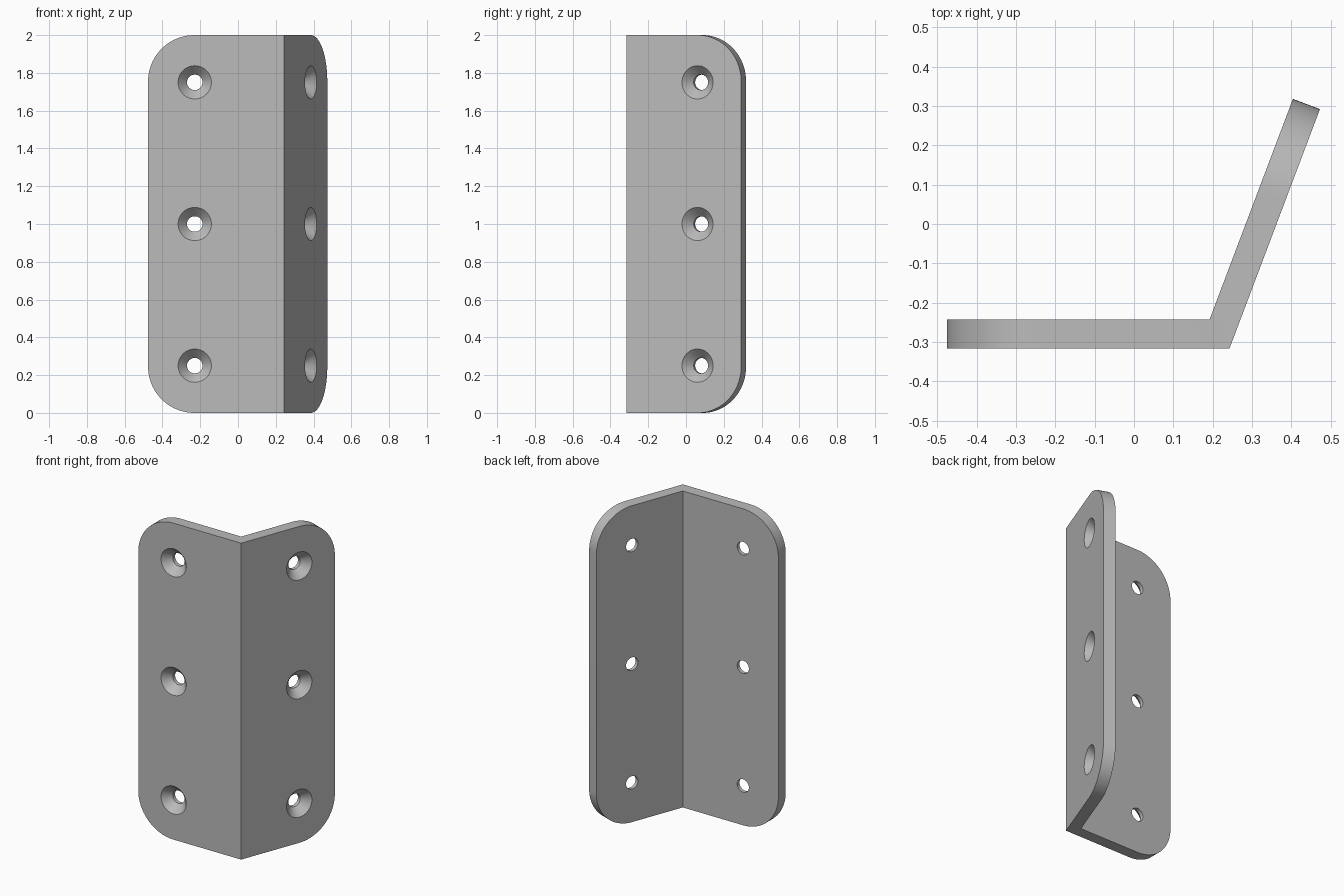
import bpy, bmesh
from math import radians, sin, cos, tan, pi
from mathutils import Vector, Matrix

cube = bpy.data.objects.get("Cube")
if cube:
    bpy.data.objects.remove(cube, do_unlink=True)

HEIGHT, THICK, ROUND = 2.0, 0.0735, 0.245
ANGLE = radians(69.3)
corner = Vector((0.243, -0.316, 0))
legs = [  # direction along the leg, inward normal, outer length
    (Vector((-1, 0, 0)), Vector((0, 1, 0)), 0.719),
    (Vector((cos(ANGLE), sin(ANGLE), 0)), Vector((-sin(ANGLE), cos(ANGLE), 0)), 0.65),
]

steel = bpy.data.materials.new("plain grey steel")
steel.use_nodes = True
grey = (0.5, 0.5, 0.5, 1)
steel.diffuse_color = grey
steel.node_tree.nodes["Principled BSDF"].inputs["Base Color"].default_value = grey


def make_object(name, bm):
    bmesh.ops.recalc_face_normals(bm, faces=bm.faces)
    mesh = bpy.data.meshes.new(name)
    bm.to_mesh(mesh)
    bm.free()
    mesh.materials.append(steel)
    obj = bpy.data.objects.new(name, mesh)
    bpy.context.collection.objects.link(obj)
    return obj


# Bent plate: angled profile extruded upwards
bm = bmesh.new()
ends = [corner + d * length for d, n, length in legs]
inner_ends = [e + leg[1] * THICK for e, leg in zip(ends, legs)]
inner_corner = corner + Vector((-THICK * tan(ANGLE / 2), THICK, 0))
outline = [ends[0], corner, ends[1], inner_ends[1], inner_corner, inner_ends[0]]
base = bm.faces.new([bm.verts.new(p) for p in outline])
top = bmesh.ops.extrude_face_region(bm, geom=[base])["geom"]
bmesh.ops.translate(bm, vec=(0, 0, HEIGHT),
                    verts=[v for v in top if isinstance(v, bmesh.types.BMVert)])


# Rounded corners at the free end of each leg
def is_end_edge(edge):
    a, b = (v.co for v in edge.verts)
    flat = abs(a.z - b.z) < 1e-4
    return flat and abs(edge.calc_length() - THICK) < 1e-3


bmesh.ops.bevel(bm, geom=[e for e in bm.edges if is_end_edge(e)], offset=ROUND,
                offset_type='OFFSET', segments=20, profile=0.5, affect='EDGES')
bracket = make_object("angled_bracket", bm)

# Countersunk screw holes, turned from a (radius, depth) profile
OVER = 0.02
WIDE, NARROW, DEPTH = 0.088, 0.041, 0.05
slope = (WIDE - NARROW) / DEPTH
profile = [(WIDE + OVER * slope, -OVER), (NARROW, DEPTH), (NARROW, THICK + OVER)]
SIDES = 48
bm = bmesh.new()
for d, n, length in legs:
    for z in (0.25, 1.0, 1.75):
        centre = corner + d * (length - 0.247) + Vector((0, 0, z))
        rings = []
        for radius, depth in profile:
            rings.append([bm.verts.new(centre + n * depth
                          + d * radius * cos(2 * pi * i / SIDES)
                          + Vector((0, 0, radius * sin(2 * pi * i / SIDES))))
                          for i in range(SIDES)])
        for a, b in zip(rings, rings[1:]):
            for i in range(SIDES):
                j = (i + 1) % SIDES
                bm.faces.new((a[i], a[j], b[j], b[i]))
        bm.faces.new(rings[0])
        bm.faces.new(rings[-1])
cutter = make_object("screw_hole_cutter", bm)
cutter.hide_render = True

# Cut the holes and keep the finished mesh
cut = bracket.modifiers.new("screw holes", 'BOOLEAN')
cut.operation = 'DIFFERENCE'
cut.solver = 'EXACT'
cut.object = cutter
bpy.ops.object.select_all(action='DESELECT')
bpy.context.view_layer.objects.active = bracket
bracket.select_set(True)
bpy.ops.object.modifier_apply(modifier=cut.name)
bpy.data.objects.remove(cutter, do_unlink=True)
bpy.ops.object.shade_smooth_by_angle(angle=radians(25))
